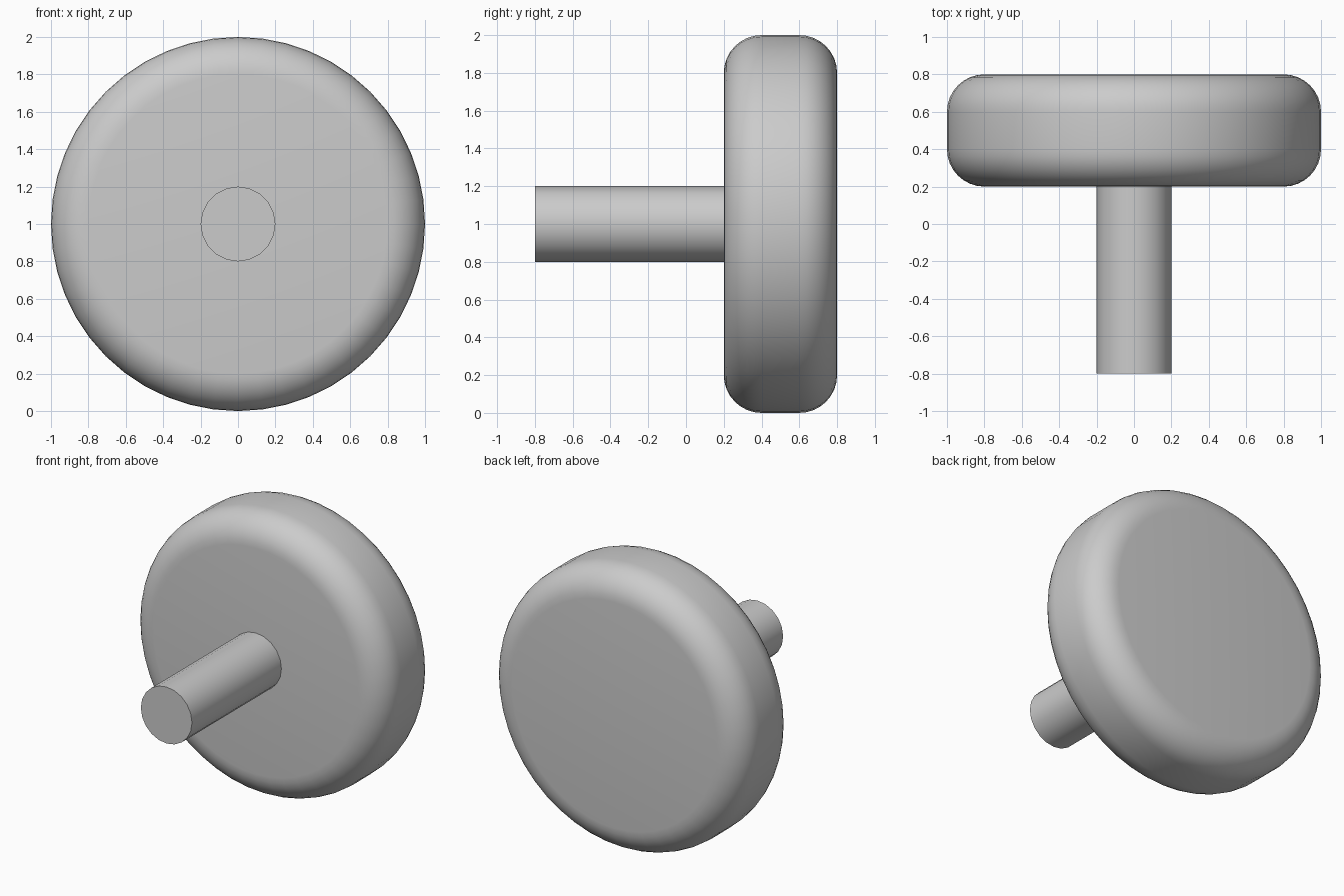
import bpy
from math import pi, radians

cube = bpy.data.objects.get("Cube")
if cube:
    bpy.data.objects.remove(cube, do_unlink=True)

# Single light grey material
grey = bpy.data.materials.new("light_grey")
grey.use_nodes = True
colour = (0.6, 0.6, 0.6, 1)
grey.diffuse_color = colour
grey.node_tree.nodes["Principled BSDF"].inputs["Base Color"].default_value = colour


def cylinder(name, radius, y_front, y_back, sides, round_edge=0):
    """Cylinder lying along y at the axle height, with optional rounded rims."""
    bpy.ops.mesh.primitive_cylinder_add(
        vertices=sides, radius=radius, depth=y_back - y_front,
        location=(0, (y_front + y_back) / 2, 1), rotation=(pi / 2, 0, 0))
    obj = bpy.context.object
    obj.name = name
    obj.data.materials.append(grey)
    if round_edge:
        bevel = obj.modifiers.new("rounded_rim", 'BEVEL')
        bevel.width = round_edge
        bevel.segments = 8
        bevel.limit_method = 'ANGLE'
        bevel.angle_limit = radians(40)
        bpy.ops.object.modifier_apply(modifier=bevel.name)
    bpy.ops.object.shade_smooth_by_angle(angle=radians(30))
    return obj


# Thick disc with rounded rims
cylinder("disc", 1, 0.2, 0.8, 48, round_edge=0.2)

# Straight stem on the front of the disc
cylinder("stem", 0.2, -0.8, 0.21, 20)
